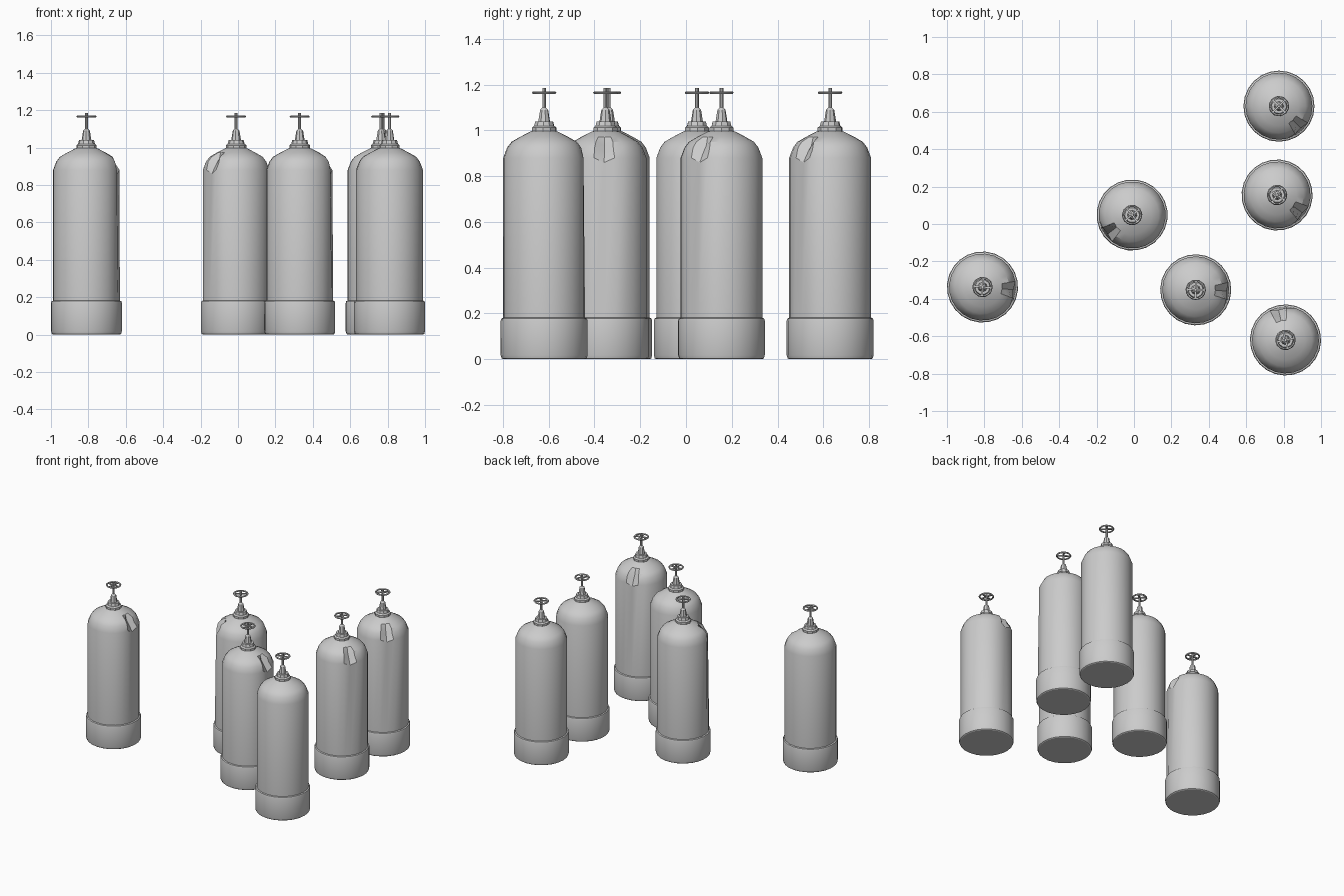
import bpy, bmesh
from math import sin, cos, pi, radians
from mathutils import Vector

if "Cube" in bpy.data.objects:
    bpy.data.objects.remove(bpy.data.objects["Cube"])

SIDES = 24


def lathe(name, profile, sides, dent=None):
    """Spin (radius, z) points round z; dent maps ring index -> {side: (radius, z)}."""
    bm = bmesh.new()
    rings = []
    for i, (r, z) in enumerate(profile):
        ring = []
        for s in range(sides):
            rr, zz = (dent or {}).get((i, s), (r, z))
            a = 2 * pi * s / sides
            ring.append(bm.verts.new((rr * cos(a), rr * sin(a), zz)))
        rings.append(ring)
    for lo, hi in zip(rings, rings[1:]):
        for s in range(sides):
            t = (s + 1) % sides
            bm.faces.new((lo[s], lo[t], hi[t], hi[s]))
    bm.faces.new(rings[0][::-1])
    bm.faces.new(rings[-1])
    return to_mesh(bm, name)


def to_mesh(bm, name):
    mesh = bpy.data.meshes.new(name)
    bm.to_mesh(mesh)
    bm.free()
    mesh.shade_smooth()
    mesh.set_sharp_from_angle(angle=radians(30))
    return mesh


def wheel_mesh():
    """Thin hand wheel: rim ring, four spokes."""
    bm = bmesh.new()
    n, k, big, small, z = 16, 5, 0.048, 0.006, 1.165
    rim = [[bm.verts.new(((big + small * cos(2 * pi * j / k)) * cos(2 * pi * i / n),
                          (big + small * cos(2 * pi * j / k)) * sin(2 * pi * i / n),
                          z + small * sin(2 * pi * j / k))) for j in range(k)]
           for i in range(n)]
    for i in range(n):
        for j in range(k):
            a, b = rim[i], rim[(i + 1) % n]
            bm.faces.new((a[j], b[j], b[(j + 1) % k], a[(j + 1) % k]))
    for i in range(4):
        d = Vector((cos(i * pi / 2), sin(i * pi / 2), 0))
        side = Vector((-d.y, d.x, 0)) * 0.005
        pts = [d * 0.008 - side, d * 0.045 - side, d * 0.045 + side, d * 0.008 + side]
        bottom = [bm.verts.new(p + Vector((0, 0, 1.16))) for p in pts]
        top = [bm.verts.new(p + Vector((0, 0, 1.168))) for p in pts]
        bm.faces.new(bottom[::-1])
        bm.faces.new(top)
        for j in range(4):
            m = (j + 1) % 4
            bm.faces.new((bottom[j], bottom[m], top[m], top[j]))
    return to_mesh(bm, "hand_wheel")


# Cylinder body, with a creased dent in the shoulder facing local +x
dent = {(1, 0): (0.165, 0.86), (2, 0): (0.137, 0.905), (3, 0): (0.115, 0.935),
        (2, 1): (0.155, 0.915), (1, 23): (0.172, 0.88)}
body = lathe("gas_cylinder_body",
             [(0.179, 0.17), (0.179, 0.88), (0.162, 0.925), (0.143, 0.95),
              (0.105, 0.972), (0.06, 0.995), (0.03, 1.003)], SIDES, dent)

# Foot ring
foot = lathe("foot_ring", [(0.18, 0), (0.186, 0.004), (0.19, 0.018), (0.19, 0.168),
                           (0.187, 0.178), (0.178, 0.182)], SIDES)

# Neck collar, valve stem and hand wheel
collar = lathe("neck_collar", [(0.055, 0.99), (0.055, 1.012), (0.045, 1.02),
                               (0.04, 1.04)], 10)
stem = lathe("valve_stem", [(0.026, 1.04), (0.018, 1.09), (0.008, 1.1),
                            (0.008, 1.185)], 8)
wheel = wheel_mesh()

# Six scattered cylinders: x, y, dent direction in degrees
for n, (x, y, turn) in enumerate([(0.775, 0.63, -45), (0.765, 0.155, -35),
                                  (-0.01, 0.048, 218), (-0.81, -0.337, -5),
                                  (0.33, -0.352, -2), (0.81, -0.62, 103)], 1):
    for mesh in (body, foot, collar, stem, wheel):
        ob = bpy.data.objects.new(f"{mesh.name}_{n}", mesh)
        ob.location = (x, y, 0)
        ob.rotation_euler.z = radians(turn)
        bpy.context.collection.objects.link(ob)
